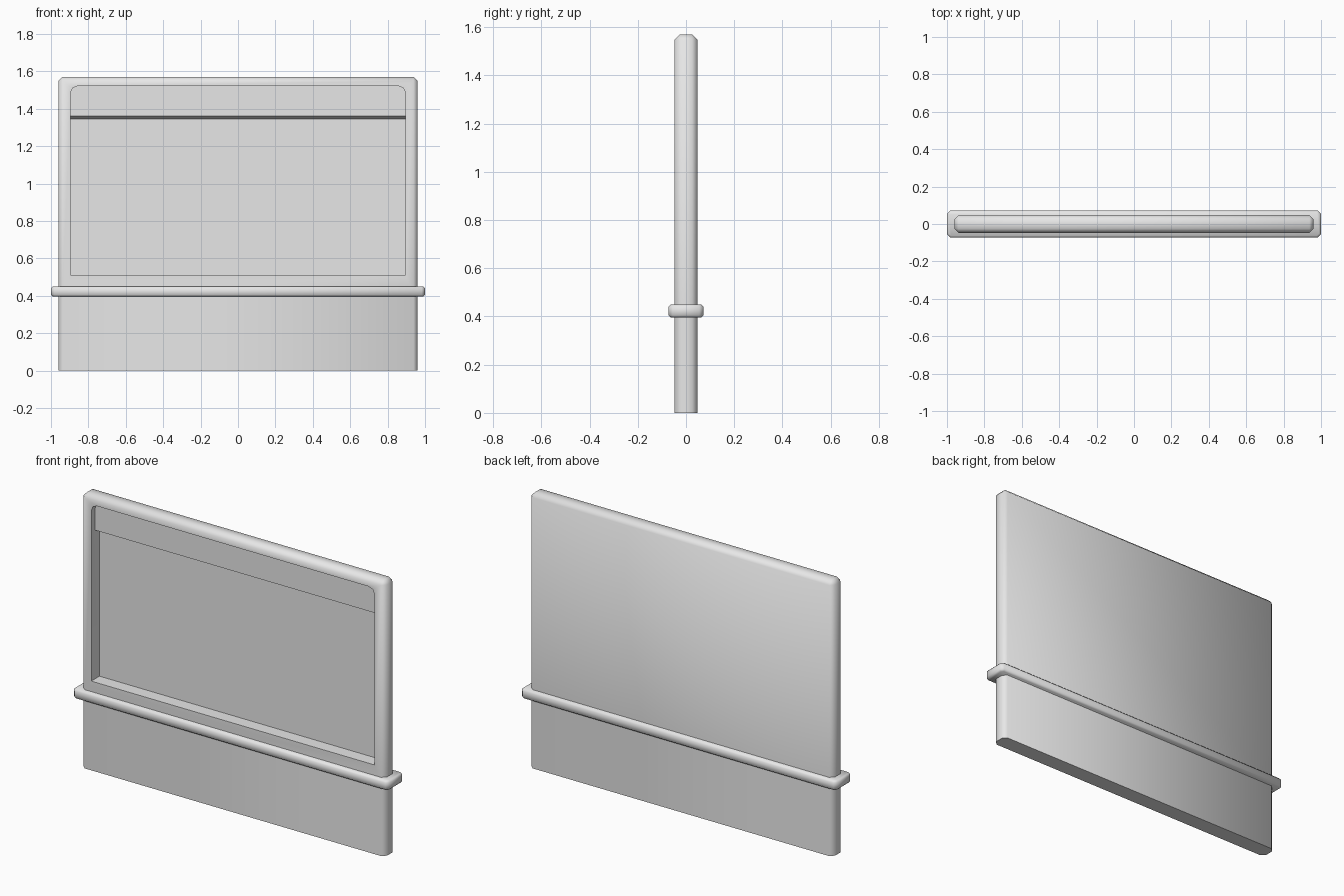
import bpy, bmesh, math

cube = bpy.data.objects.get("Cube")
if cube:
    bpy.data.objects.remove(cube, do_unlink=True)

# Single grey paint
GREY = (0.8, 0.8, 0.8, 1.0)
paint = bpy.data.materials.new("plain_grey")
paint.use_nodes = True
paint.diffuse_color = GREY
paint.node_tree.nodes["Principled BSDF"].inputs["Base Color"].default_value = GREY


def make_object(name, bm):
    bmesh.ops.recalc_face_normals(bm, faces=bm.faces)
    mesh = bpy.data.meshes.new(name)
    bm.to_mesh(mesh)
    bm.free()
    mesh.materials.append(paint)
    obj = bpy.data.objects.new(name, mesh)
    bpy.context.collection.objects.link(obj)
    return obj


def box(half_x, half_y, z0, z1):
    bm = bmesh.new()
    bmesh.ops.create_cube(bm, size=2)
    for v in bm.verts:
        v.co = (v.co.x * half_x, v.co.y * half_y, z1 if v.co.z > 0 else z0)
    return bm


def bevel(bm, edges, offset, segments=1):
    bmesh.ops.bevel(bm, geom=edges, offset=offset, segments=segments,
                    profile=0.5, affect='EDGES', clamp_overlap=True)


def activate(obj):
    bpy.ops.object.select_all(action='DESELECT')
    obj.select_set(True)
    bpy.context.view_layer.objects.active = obj


def smooth(obj):
    activate(obj)
    bpy.ops.object.shade_smooth_by_angle(angle=math.radians(60))


# Wall panel: chamfered on every edge except around the foot
bm = box(0.96, 0.047, 0, 1.57)
bevel(bm, [e for e in bm.edges if any(v.co.z > 0.1 for v in e.verts)], 0.022)
bmesh.ops.bisect_plane(bm, geom=bm.verts[:] + bm.edges[:] + bm.faces[:],
                       plane_co=(0, 0, 0.42), plane_no=(0, 0, 1))
panel = make_object("wall_panel", bm)

# Window recess: shallow at the top, deeper below a sloped step
profile = [(-0.1, 0.51), (0.027, 0.51), (0.027, 1.345),
           (-0.013, 1.36), (-0.013, 1.52), (-0.1, 1.52)]
bm = bmesh.new()
face = bm.faces.new([bm.verts.new((-0.895, y, z)) for y, z in profile])
side = bmesh.ops.extrude_face_region(bm, geom=[face])["geom"]
bmesh.ops.translate(bm, vec=(1.79, 0, 0),
                    verts=[g for g in side if isinstance(g, bmesh.types.BMVert)])
bevel(bm, [e for e in bm.edges if all(v.co.z > 1.5 for v in e.verts)
           and e.verts[0].co.x * e.verts[1].co.x > 0], 0.035, 2)
cutter = make_object("window_cutter", bm)
cutter.hide_render = True

cut = panel.modifiers.new("window_recess", 'BOOLEAN')
cut.operation = 'DIFFERENCE'
cut.solver = 'EXACT'
cut.object = cutter
activate(panel)
bpy.ops.object.modifier_apply(modifier=cut.name)
bpy.data.objects.remove(cutter, do_unlink=True)
smooth(panel)

# Belt rail wrapped around the panel below the window
bm = box(1.0, 0.073, 0.395, 0.45)
bevel(bm, [e for e in bm.edges
           if abs(e.verts[0].co.z - e.verts[1].co.z) > 0.01], 0.018)
bevel(bm, [e for e in bm.edges
           if abs(e.verts[0].co.z - e.verts[1].co.z) < 0.001], 0.01)
smooth(make_object("belt_rail", bm))
